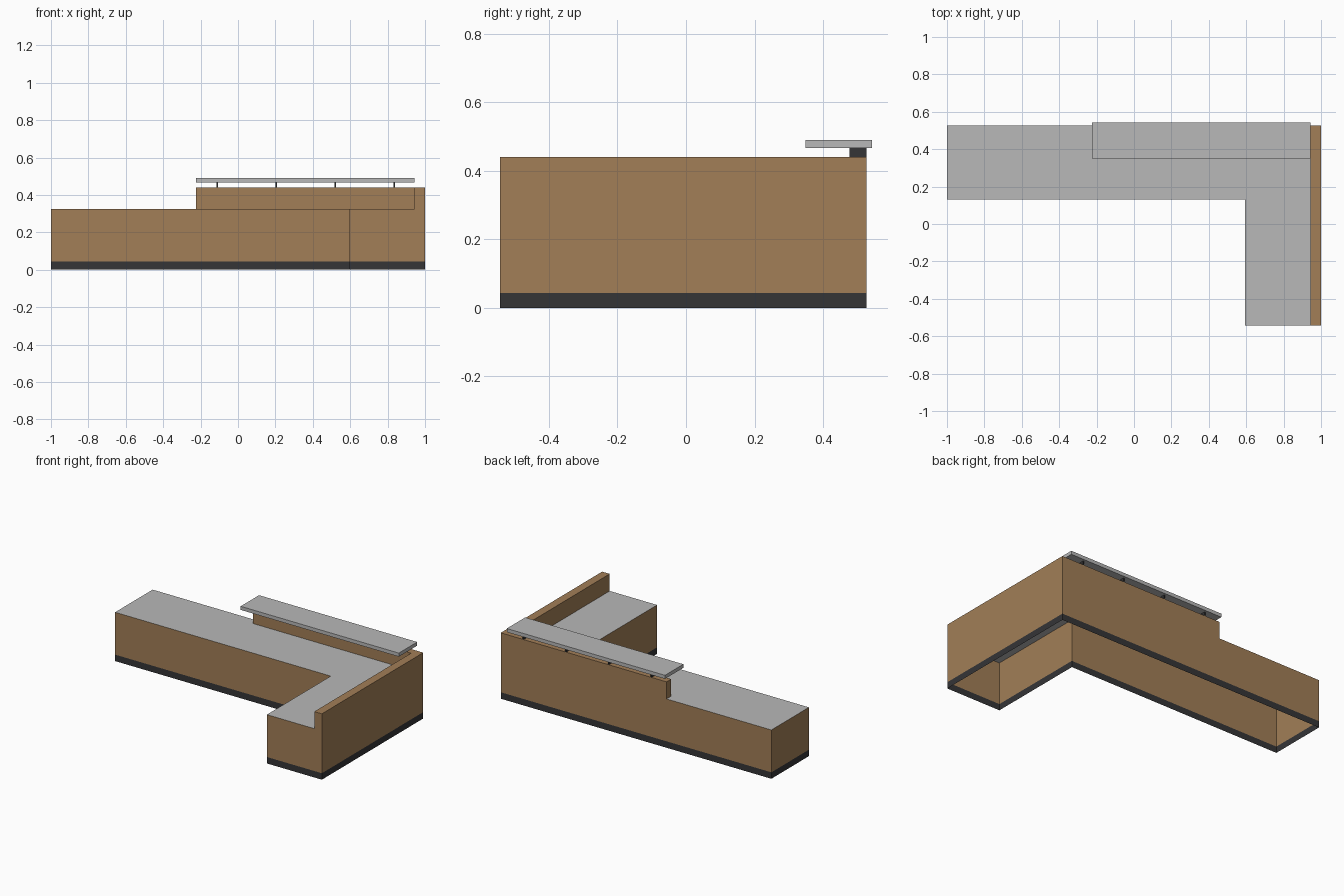
import bpy, bmesh

if "Cube" in bpy.data.objects:
    bpy.data.objects.remove(bpy.data.objects["Cube"])

def material(name, rgb):
    m = bpy.data.materials.new(name)
    m.diffuse_color = (*rgb, 1)
    m.use_nodes = True
    m.node_tree.nodes["Principled BSDF"].inputs["Base Color"].default_value = m.diffuse_color
    return m

WOOD = material("brown wood", (0.36, 0.21, 0.095))
GREY = material("grey worktop", (0.48, 0.48, 0.48))
DARK = material("dark plinth", (0.035, 0.035, 0.037))

# Key positions
F, C, K, B = -0.543, 0.131, 0.478, 0.527     # front, counter edge, back panel inside, back
L, S, N, I, R = -1.0, -0.225, 0.594, 0.944, 1.0  # left, panel start, wing inside, wall inside, right
P, T, H = 0.043, 0.326, 0.44                 # plinth, worktop and wall heights
OUTLINE = [(L, C), (N, C), (N, F), (R, F), (R, B), (L, B)]  # counter-clockwise

def mesh_object(name, faces, mat):
    bm = bmesh.new()
    for pts in faces:
        bm.faces.new([bm.verts.new(p) for p in pts])
    bmesh.ops.remove_doubles(bm, verts=bm.verts, dist=1e-5)
    me = bpy.data.meshes.new(name)
    bm.to_mesh(me)
    bm.free()
    me.materials.append(mat)
    ob = bpy.data.objects.new(name, me)
    bpy.context.collection.objects.link(ob)
    return ob

def box(name, lo, hi, mat):
    bpy.ops.mesh.primitive_cube_add(size=1, location=[(a + b) / 2 for a, b in zip(lo, hi)])
    ob = bpy.context.object
    ob.name = name
    ob.scale = [b - a for a, b in zip(lo, hi)]
    ob.data.materials.append(mat)

def wall(a, b, z0, z1):
    return [(*a, z0), (*b, z0), (*b, z1), (*a, z1)]

def flat(pts, z):
    return [(x, y, z) for x, y in pts]

# Open plinth following the L outline
mesh_object("plinth", [wall(a, b, 0, P) for a, b in zip(OUTLINE, OUTLINE[1:] + OUTLINE[:1])], DARK)

# Hollow body with raised right wall and back panel
body = [
    wall((L, C), (N, C), P, T),
    wall((N, C), (N, F), P, T),
    wall((L, B), (L, C), P, T),
    wall((R, F), (R, B), P, H),
    # stepped wing end and stepped back
    [(N, F, P), (R, F, P), (R, F, H), (I, F, H), (I, F, T), (N, F, T)],
    [(R, B, P), (L, B, P), (L, B, T), (S, B, T), (S, B, H), (R, B, H)],
    # inner sides of the raised walls
    wall((I, K), (I, F), T, H),
    wall((S, K), (I, K), T, H),
    wall((S, B), (S, K), T, H),
    flat([(S, K), (I, K), (I, F), (R, F), (R, B), (S, B)], H),
]
mesh_object("counter_body", body, WOOD)

# Worktop surface
mesh_object("worktop", [flat([(L, C), (N, C), (N, F), (I, F), (I, K), (S, K), (S, B), (L, B)], T)], GREY)

# Raised shelf on thin brackets
box("raised_shelf", (S, 0.349, 0.466), (I, 0.543, 0.49), GREY)
for i in range(4):
    x = -0.111 + i * 0.3155
    box(f"shelf_bracket_{i + 1}", (x - 0.004, K, H), (x + 0.004, B, 0.466), DARK)
